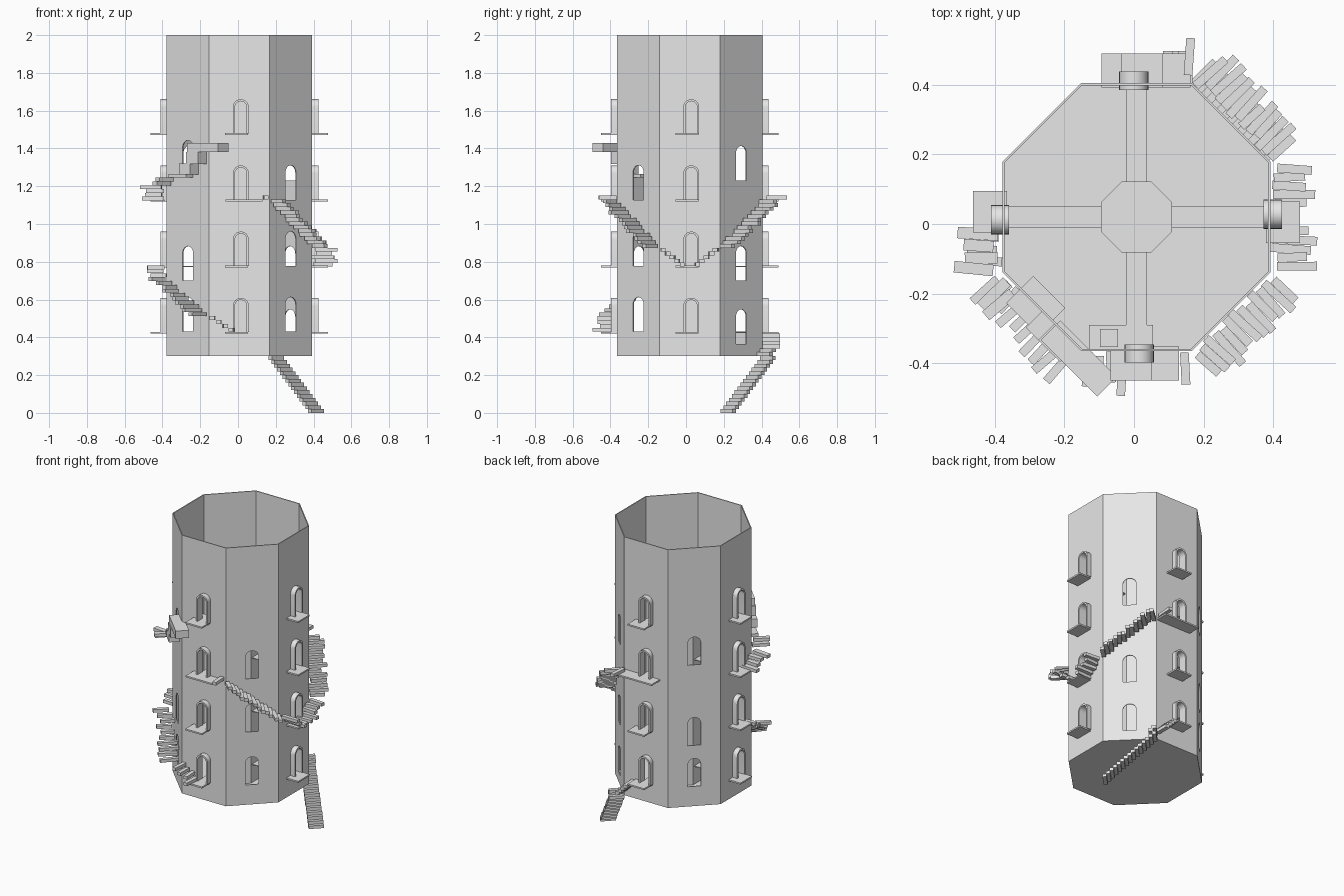
import bpy, bmesh, math, random
from mathutils import Matrix, Vector

if "Cube" in bpy.data.objects:
    bpy.data.objects.remove(bpy.data.objects["Cube"])

random.seed(4)
CENTRE = Vector((0.007, 0.02, 0))
AP = 0.385                                  # wall distance from the axis
SIDE = 2 * AP * math.tan(math.pi / 8)       # width of one wall face
LEVELS = [0.427, 0.778, 1.128, 1.479]       # balcony heights

stone = bpy.data.materials.new("pale grey stone")
stone.diffuse_color = (0.8, 0.8, 0.8, 1)
stone.use_nodes = True
stone.node_tree.nodes["Principled BSDF"].inputs["Base Color"].default_value = stone.diffuse_color


def finish(name, bm, smooth=False):
    bmesh.ops.recalc_face_normals(bm, faces=bm.faces)
    me = bpy.data.meshes.new(name)
    bm.to_mesh(me)
    bm.free()
    me.materials.append(stone)
    ob = bpy.data.objects.new(name, me)
    bpy.context.collection.objects.link(ob)
    if smooth:
        bpy.ops.object.select_all(action='DESELECT')
        ob.select_set(True)
        bpy.context.view_layer.objects.active = ob
        bpy.ops.object.shade_smooth_by_angle(angle=math.radians(35))
    return ob


def frame(i):
    """Face i counted anticlockwise from +x: local x outward, y along the wall."""
    return Matrix.Translation(CENTRE) @ Matrix.Rotation(i * math.pi / 4, 4, 'Z')


def box(bm, m, lo, hi):
    lo, hi = Vector(lo), Vector(hi)
    size = Matrix.Diagonal((*(hi - lo), 1))
    bmesh.ops.create_cube(bm, size=1, matrix=m @ Matrix.Translation((lo + hi) / 2) @ size)


def prism(bm, apothem, z0, z1):
    r = apothem / math.cos(math.pi / 8)
    rings = [[bm.verts.new(CENTRE + Vector((r * math.cos((k + .5) * math.pi / 4),
                                            r * math.sin((k + .5) * math.pi / 4), z)))
              for k in range(8)] for z in (z0, z1)]
    for k in range(8):
        j = (k + 1) % 8
        bm.faces.new((rings[0][k], rings[0][j], rings[1][j], rings[1][k]))
    bm.faces.new(rings[0][::-1])
    top = bm.faces.new(rings[1])
    return top, rings


def arch(half, z0, height, t=0.0, n=12):
    pts = [(t + half, z0)]
    for k in range(n + 1):
        a = math.pi * k / n
        pts.append((t + half * math.cos(a), z0 + height - half + half * math.sin(a)))
    return pts + [(t - half, z0)]


def arch_solid(bm, m, pts, r0, r1):
    a, b = [[bm.verts.new(m @ Vector((r, y, z))) for y, z in pts] for r in (r0, r1)]
    bm.faces.new(a)
    bm.faces.new(b[::-1])
    for k in range(len(pts)):
        j = (k + 1) % len(pts)
        bm.faces.new((a[k], b[k], b[j], a[j]))


def arch_ring(bm, m, outer, inner, r0, r1):
    rows = [[bm.verts.new(m @ Vector((r, y, z))) for y, z in p]
            for p, r in ((outer, r0), (outer, r1), (inner, r1), (inner, r0))]
    for k in range(len(outer) - 1):
        for q in range(4):
            u, v = rows[q], rows[(q + 1) % 4]
            bm.faces.new((u[k], u[k + 1], v[k + 1], v[k]))
    bm.faces.new([r[0] for r in rows])
    bm.faces.new([r[-1] for r in rows][::-1])


# Tower shell: thin octagonal cup, open at the top
bm = bmesh.new()
top, outer = prism(bm, AP, 0.30, 2.0)
bm.faces.remove(top)
top, inner = prism(bm, AP - 0.006, 0.306, 2.0)
bm.faces.remove(top)
for k in range(8):
    j = (k + 1) % 8
    bm.faces.new((outer[1][k], outer[1][j], inner[1][j], inner[1][k]))
tower = finish("tower_wall", bm)

# Window openings
T = 0.008                                   # slight sideways shift of the doorways
bm = bmesh.new()
for i in (0, 2, 4, 6):
    for z in LEVELS:
        arch_solid(bm, frame(i), arch(0.036, z, 0.176, T), 0.34, 0.44)
for i, sills in {1: (0.365, 0.70, 1.23), 3: (0.43, 0.70, 1.23),
                 5: (0.43, 0.70, 1.26), 7: (0.43, 0.778, 1.128)}.items():
    for z in sills:
        arch_solid(bm, frame(i), arch(0.04, z, 0.183), 0.34, 0.44)
cutter = finish("window_cutter", bm)
cutter.hide_render = True
mod = tower.modifiers.new("openings", 'BOOLEAN')
mod.operation, mod.solver, mod.object = 'DIFFERENCE', 'EXACT', cutter
bpy.context.view_layer.objects.active = tower
bpy.ops.object.modifier_apply(modifier=mod.name)
bpy.data.objects.remove(cutter)

# Doorway frames
bm = bmesh.new()
for i in (0, 2, 4, 6):
    for z in LEVELS:
        arch_ring(bm, frame(i), arch(0.042, z, 0.182, T), arch(0.031, z, 0.171, T), 0.366, 0.418)
finish("doorway_frames", bm, smooth=True)

# Balconies, two of them wider where stairs arrive
bm = bmesh.new()
wide = {(2, 2): (-0.155, 0.10), (6, 2): (-0.073, 0.123)}
for i in (0, 2, 4, 6):
    for k, z in enumerate(LEVELS):
        a, b = wide.get((i, k), (-0.075, 0.045))
        box(bm, frame(i), (0.372, a, z - 0.008), (0.47, b, z + 0.002))
finish("balconies", bm)

# Central shaft and inner walkways
bm = bmesh.new()
prism(bm, 0.102, 0.306, 1.70)
finish("central_shaft", bm)
bm = bmesh.new()
for i in (0, 2, 4, 6):
    for z in LEVELS:
        box(bm, frame(i), (0.10, -0.03, z - 0.005), (0.38, 0.03, z))
finish("walkways", bm)

# Inner ledge with a small chest behind the top front doorway
bm = bmesh.new()
box(bm, Matrix(), (-0.13, -0.36, 1.472), (0.055, -0.29, 1.481))
finish("inner_ledge", bm)
bm = bmesh.new()
box(bm, Matrix(), (-0.098, -0.354, 1.481), (-0.046, -0.302, 1.53))
finish("chest", bm)


def stairs(name, s0, s1, z0, z1, n, width, jitter=0.0, thick=0.02):
    """Steps along the wall; s is the distance around the octagon from +x."""
    bm = bmesh.new()
    for k in range(n):
        f = k / (n - 1)
        s, z = s0 + (s1 - s0) * f, z0 + (z1 - z0) * f
        i = round(s / SIDE)
        t = s - i * SIDE
        r0 = 0.385 + random.uniform(0, 0.6) * jitter
        r1 = r0 + 0.092 + random.uniform(-0.3, 0.7) * jitter
        m = frame(i) @ Matrix.Translation((0.43, t, z)) \
            @ Matrix.Rotation(random.uniform(-2, 2) * jitter, 4, 'Z')
        box(bm, m, (r0 - 0.43, -width / 2, -thick / 2), (r1 - 0.43, width / 2, thick / 2))
    finish(name, bm)


# Outside staircases
stairs("ground_stairs", SIDE - 0.143, SIDE + 0.154, 0.01, 0.29, 15, 0.025)
stairs("entry_stairs", 2 * SIDE - 0.185 + 0.0, 2 * SIDE - 0.09, 0.312, 0.41, 6, 0.028)
stairs("front_to_left_stairs", -2 * SIDE - 0.04, -4 * SIDE + 0.06, 0.44, 0.77, 17, 0.025, 0.04)
stairs("right_to_back_stairs", 0.04, 2 * SIDE - 0.15, 0.785, 1.14, 19, 0.025, 0.04)
stairs("right_to_front_stairs", -0.04, -2 * SIDE + 0.14, 0.785, 1.14, 19, 0.025, 0.04)
stairs("left_to_front_stairs", -4 * SIDE + 0.05, -4 * SIDE + 0.22, 1.135, 1.235, 6, 0.033, 0.05)

# Broken landing slabs leading up to the top front doorway
bm = bmesh.new()
m5 = frame(5)
box(bm, m5, (0.33, -0.09, 1.245), (0.44, 0.04, 1.265))
box(bm, m5, (0.385, 0.00, 1.262), (0.45, 0.08, 1.32))
box(bm, m5, (0.385, 0.05, 1.318), (0.45, 0.14, 1.382))
box(bm, m5, (0.365, 0.055, 1.38), (0.445, 0.285, 1.43))
finish("landing_slabs", bm)
